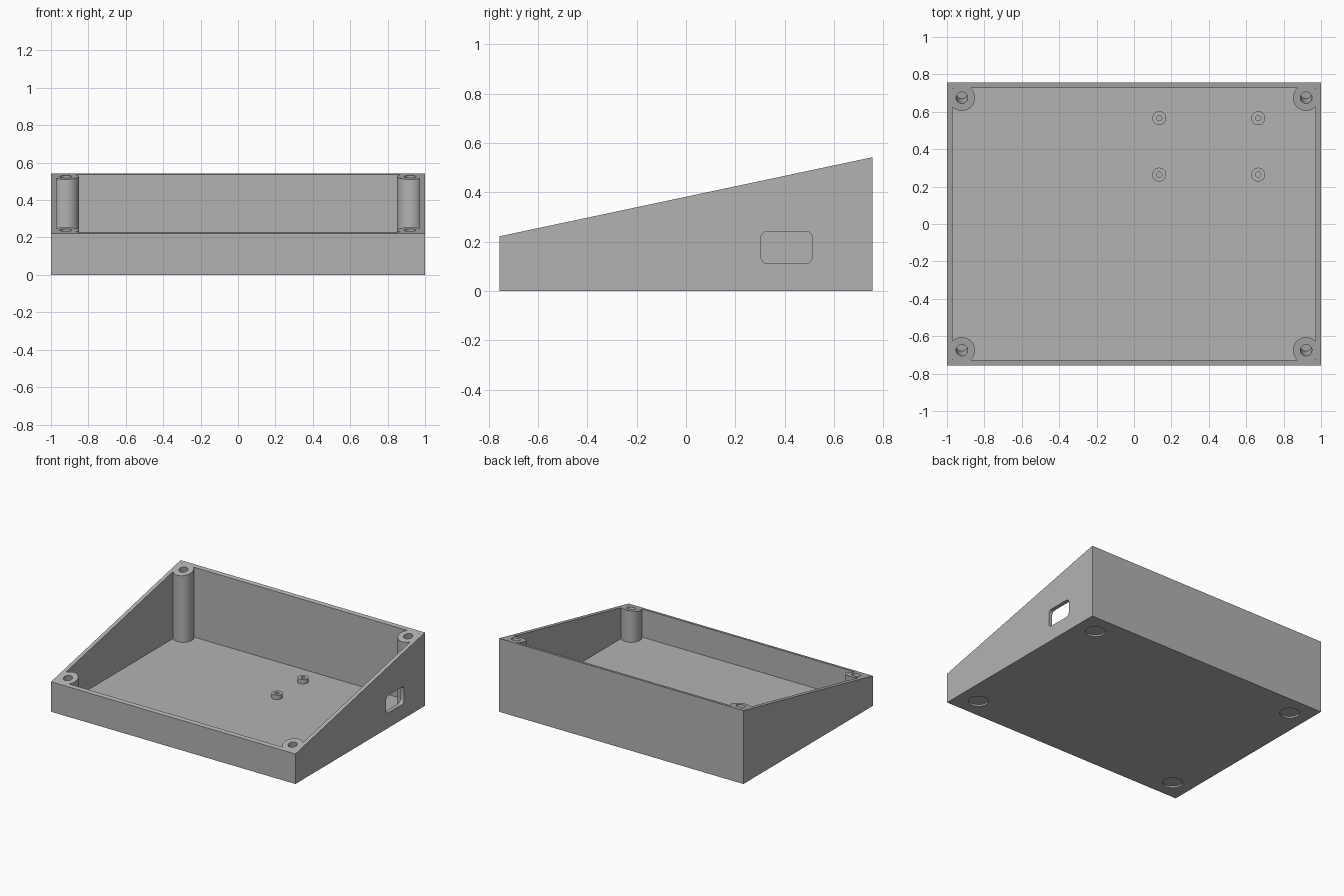
import bpy
import bmesh
import math
from mathutils import Matrix

if "Cube" in bpy.data.objects:
    bpy.data.objects.remove(bpy.data.objects["Cube"], do_unlink=True)

HALF_X, HALF_Y = 1.0, 0.757
FRONT_Z, BACK_Z = 0.222, 0.543
WALL, FLOOR = 0.029, 0.02
SLOPE = math.atan2(BACK_Z - FRONT_Z, 2 * HALF_Y)

grey = bpy.data.materials.new("plain grey")
grey.use_nodes = True
grey.diffuse_color = (0.45, 0.45, 0.45, 1)
grey.node_tree.nodes["Principled BSDF"].inputs["Base Color"].default_value = (0.45, 0.45, 0.45, 1)


def rim_z(y):
    return FRONT_Z + (y + HALF_Y) * math.tan(SLOPE)


def new_object(name, bm):
    bmesh.ops.recalc_face_normals(bm, faces=bm.faces)
    mesh = bpy.data.meshes.new(name)
    bm.to_mesh(mesh)
    bm.free()
    mesh.materials.append(grey)
    obj = bpy.data.objects.new(name, mesh)
    bpy.context.collection.objects.link(obj)
    return obj


def prism(name, outline, x0, x1):
    """Extrude a (y, z) outline along x."""
    bm = bmesh.new()
    face = bm.faces.new([bm.verts.new((x0, y, z)) for y, z in outline])
    moved = bmesh.ops.extrude_face_region(bm, geom=[face])["geom"]
    verts = [v for v in moved if isinstance(v, bmesh.types.BMVert)]
    bmesh.ops.translate(bm, verts=verts, vec=(x1 - x0, 0, 0))
    return new_object(name, bm)


def cylinder(name, x, y, z, radius, height, tilt=0.0):
    """Cylinder centred on the given point, tilted about x."""
    bm = bmesh.new()
    place = Matrix.Translation((x, y, z)) @ Matrix.Rotation(tilt, 4, "X")
    bmesh.ops.create_cone(bm, cap_ends=True, segments=48, radius1=radius,
                          radius2=radius, depth=height, matrix=place)
    return new_object(name, bm)


def cut(target, cutter):
    """Subtract the cutter from the target and remove it."""
    cutter.hide_render = True
    mod = target.modifiers.new("cut", "BOOLEAN")
    mod.operation, mod.solver, mod.object = "DIFFERENCE", "EXACT", cutter
    bpy.context.view_layer.objects.active = target
    bpy.ops.object.modifier_apply(modifier=mod.name)
    bpy.data.objects.remove(cutter, do_unlink=True)


def smooth(obj):
    bpy.ops.object.select_all(action="DESELECT")
    obj.select_set(True)
    bpy.context.view_layer.objects.active = obj
    bpy.ops.object.shade_smooth_by_angle(angle=math.radians(30))


# Sloped enclosure body
body = prism("enclosure_body", [(-HALF_Y, 0), (HALF_Y, 0), (HALF_Y, BACK_Z),
                                (-HALF_Y, FRONT_Z)], -HALF_X, HALF_X)
corners = [(sx, sy) for sx in (-1, 1) for sy in (-1, 1)]

# Inner cavity, leaving round screw posts in the corners
inner_y, inner_x = HALF_Y - WALL, HALF_X - WALL
cavity = prism("cavity_cutter", [(-inner_y, FLOOR), (inner_y, FLOOR),
                                 (inner_y, 1), (-inner_y, 1)], -inner_x, inner_x)
for sx, sy in corners:
    cut(cavity, cylinder("post_cutter", sx * 0.92, sy * 0.675, 0.5, 0.07, 2))
cut(body, cavity)

# Screw holes square to the rim, and shallow foot recesses underneath
for sx, sy in corners:
    y = sy * 0.675
    cut(body, cylinder("screw_hole_cutter", sx * 0.92, y, rim_z(y), 0.031, 0.24, SLOPE))
    cut(body, cylinder("foot_recess_cutter", sx * 0.85, sy * 0.61, 0, 0.067, 0.024))

# Rounded cable opening in one side wall
radius = 0.027
outline = []
for cy, cz, start in ((0.512, 0.242, 0), (0.304, 0.242, 90),
                      (0.304, 0.112, 180), (0.512, 0.112, 270)):
    my = cy - math.copysign(radius, cy - 0.408)
    mz = cz - math.copysign(radius, cz - 0.177)
    for step in range(7):
        a = math.radians(start + step * 15)
        outline.append((my + radius * math.cos(a), mz + radius * math.sin(a)))
cut(body, prism("opening_cutter", outline, 0.9, 1.1))
smooth(body)

# Circuit board standoffs
for i, x in enumerate((0.135, 0.664)):
    for j, y in enumerate((0.264, 0.566)):
        standoff = cylinder(f"standoff_{2 * i + j + 1}", x, y, 0.035, 0.037, 0.034)
        cut(standoff, cylinder("pilot_hole_cutter", x, y, 0.052, 0.014, 0.05))
        smooth(standoff)
